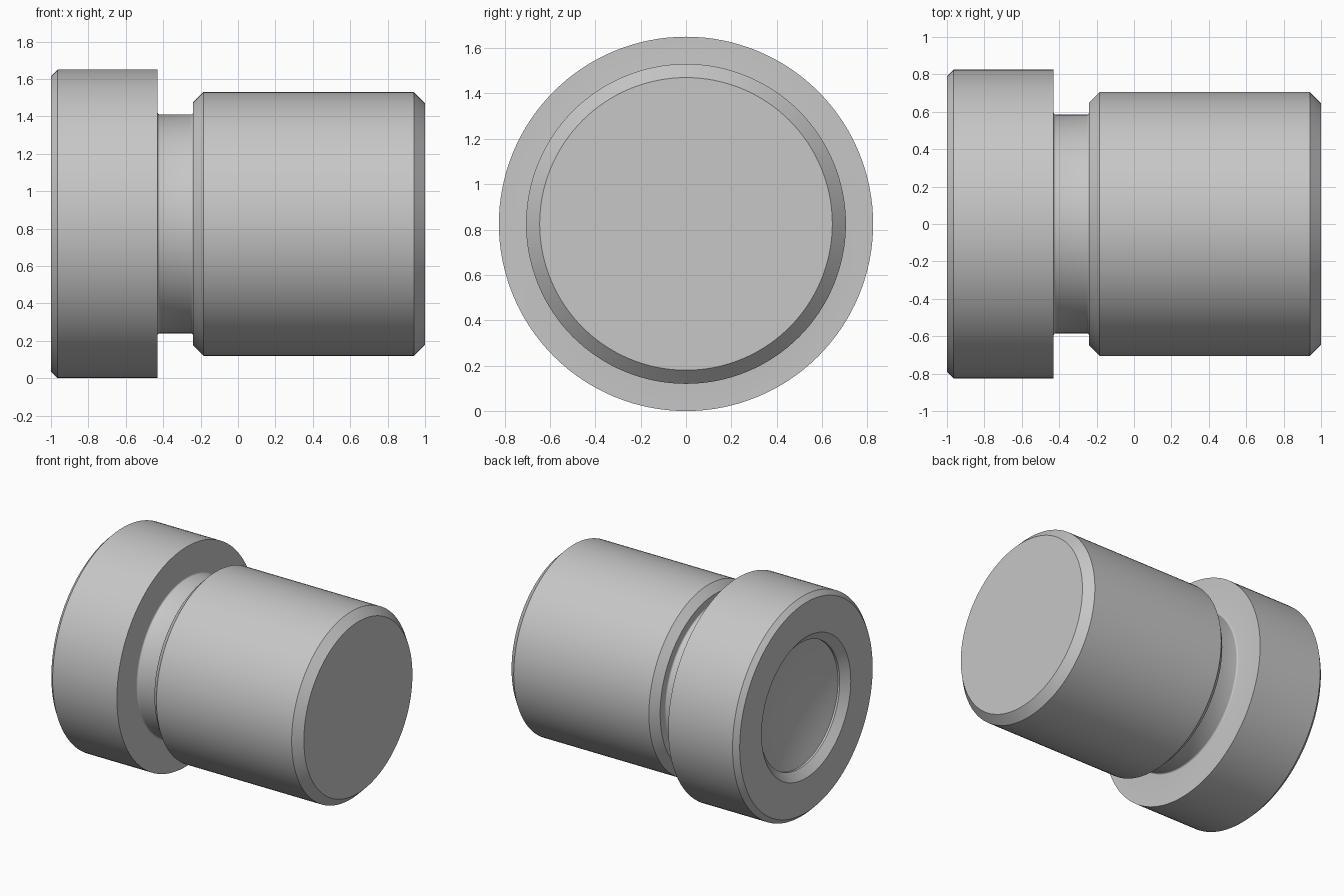
import bpy, bmesh, math
from mathutils import Matrix, Vector

cube = bpy.data.objects.get("Cube")
if cube:
    bpy.data.objects.remove(cube, do_unlink=True)

HEAD_R, SHAFT_R, NECK_R = 0.825, 0.705, 0.585
SEGMENTS = 128

steel = bpy.data.materials.new("grey_steel")
steel.use_nodes = True
colour = (0.57, 0.57, 0.57, 1)
steel.diffuse_color = colour
steel.node_tree.nodes["Principled BSDF"].inputs["Base Color"].default_value = colour


def lathe(name, profile):
    """Spin (x, radius) points round the long axis."""
    bm = bmesh.new()
    verts = [bm.verts.new((x, 0, r)) for x, r in profile]
    edges = [bm.edges.new(pair) for pair in zip(verts, verts[1:])]
    bmesh.ops.spin(bm, geom=verts + edges, cent=(0, 0, 0), axis=(1, 0, 0),
                   angle=math.tau, steps=SEGMENTS)
    bmesh.ops.remove_doubles(bm, verts=bm.verts, dist=0.0005)
    bmesh.ops.recalc_face_normals(bm, faces=bm.faces)
    bmesh.ops.transform(bm, matrix=Matrix.Translation((0, 0, HEAD_R)), verts=bm.verts)
    mesh = bpy.data.meshes.new(name)
    bm.to_mesh(mesh)
    bm.free()
    mesh.materials.append(steel)
    obj = bpy.data.objects.new(name, mesh)
    bpy.context.collection.objects.link(obj)
    bpy.ops.object.select_all(action="DESELECT")
    obj.select_set(True)
    bpy.context.view_layer.objects.active = obj
    bpy.ops.object.shade_smooth_by_angle(angle=math.radians(25))
    return obj


def fillet(cx, cr, start, radius=0.012, steps=4):
    """Quarter arc of profile points, turning anticlockwise from start degrees."""
    return [(cx + radius * math.cos(a), cr + radius * math.sin(a))
            for a in (math.radians(start + 90 * i / steps) for i in range(steps + 1))]


# Shallow spherical dish in the head end
dish_r, dish_x, dish_depth = 0.47, -0.935, 0.07
dish = [(dish_x + dish_depth * (1 - (i / 10) ** 2), dish_r * i / 10) for i in range(11)]

# Head with chamfered rim and countersunk dish, relief groove, chamfered shaft
profile = dish + [(-0.95, dish_r), (-1, 0.53), (-1, 0.79), (-0.965, HEAD_R),
                  (-0.43, HEAD_R)]
profile += fillet(-0.418, NECK_R + 0.012, 180)
profile += fillet(-0.252, NECK_R + 0.012, 270)
profile += [(-0.24, 0.65), (-0.185, SHAFT_R), (0.94, SHAFT_R), (1, 0.645), (1, 0)]
lathe("headed_pin", profile)
